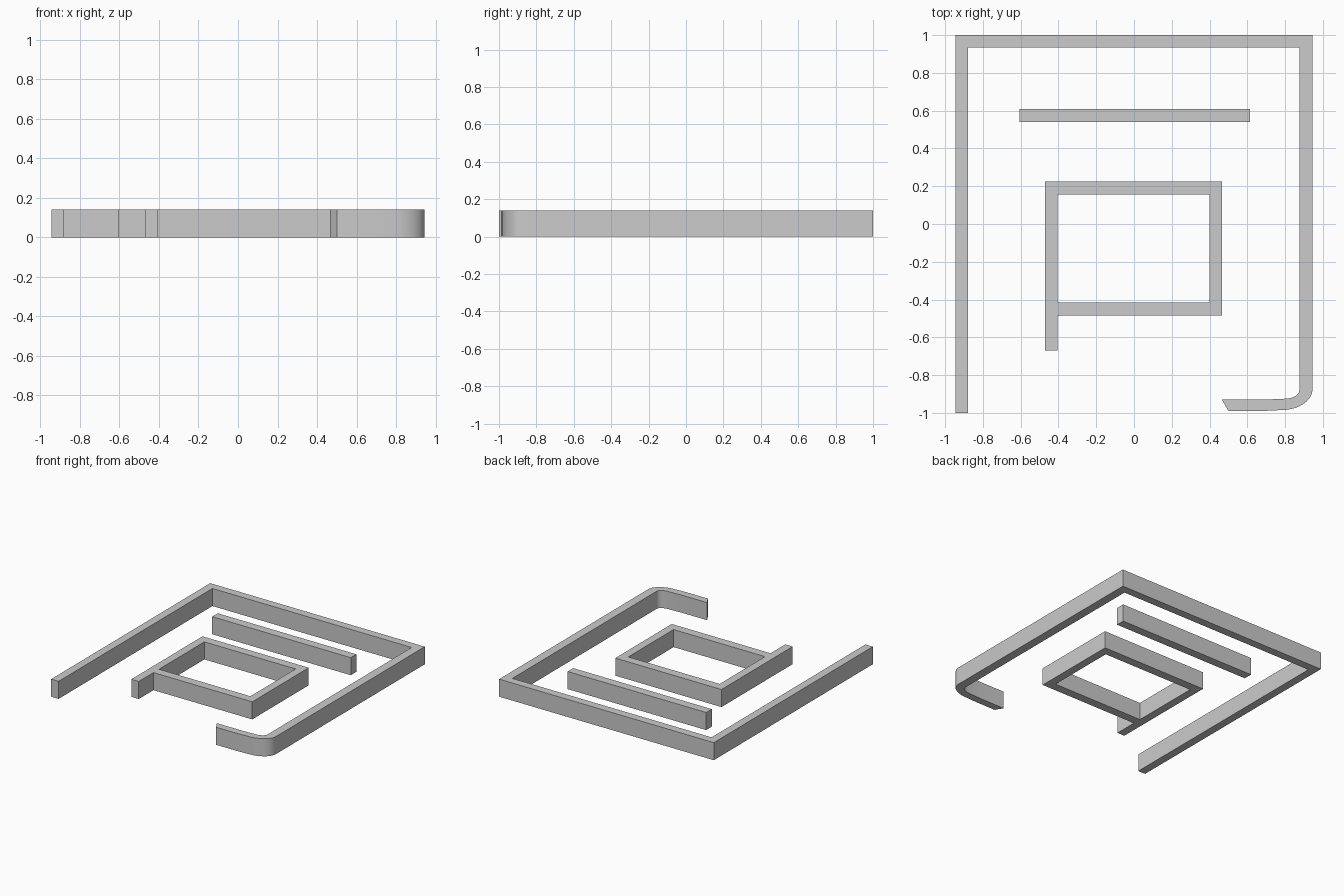
import bpy, bmesh
from math import sin, cos, pi, radians

HEIGHT = 0.14

cube = bpy.data.objects.get("Cube")
if cube:
    bpy.data.objects.remove(cube, do_unlink=True)

# One plain grey material
grey = bpy.data.materials.new("plain grey")
grey.use_nodes = True
colour = (0.6, 0.6, 0.6, 1)
grey.diffuse_color = colour
grey.node_tree.nodes["Principled BSDF"].inputs["Base Color"].default_value = colour


def rect(x0, x1, y0, y1):
    return [(x0, y0), (x1, y0), (x1, y1), (x0, y1)]


def arc(cx, cy, rx, ry, steps=10):
    """Quarter ellipse from the +x side round to the -y side."""
    angles = [-pi / 2 * i / steps for i in range(steps + 1)]
    return [(cx + rx * cos(a), cy + ry * sin(a)) for a in angles]


def wall(name, *outlines):
    """Extrude filled outlines to wall height; inner outlines become holes."""
    curve = bpy.data.curves.new(name + "_outline", "CURVE")
    curve.dimensions = "2D"
    curve.fill_mode = "BOTH"
    curve.extrude = HEIGHT / 2
    for points in outlines:
        spline = curve.splines.new("POLY")
        spline.points.add(len(points) - 1)
        for p, (x, y) in zip(spline.points, points):
            p.co = (x, y, 0, 1)
        spline.use_cyclic_u = True
    helper = bpy.data.objects.new(name + "_helper", curve)
    bpy.context.collection.objects.link(helper)
    bpy.context.view_layer.update()
    graph = bpy.context.evaluated_depsgraph_get()
    mesh = bpy.data.meshes.new_from_object(helper.evaluated_get(graph))
    bpy.data.objects.remove(helper, do_unlink=True)
    # Weld the caps to the sides and stand the wall on the ground
    bm = bmesh.new()
    bm.from_mesh(mesh)
    bmesh.ops.remove_doubles(bm, verts=bm.verts, dist=0.0005)
    bmesh.ops.translate(bm, verts=bm.verts, vec=(0, 0, HEIGHT / 2))
    bmesh.ops.dissolve_limit(bm, angle_limit=0.01, verts=bm.verts, edges=bm.edges)
    bmesh.ops.recalc_face_normals(bm, faces=bm.faces)
    bm.to_mesh(mesh)
    bm.free()
    mesh.materials.clear()
    mesh.materials.append(grey)
    obj = bpy.data.objects.new(name, mesh)
    bpy.context.collection.objects.link(obj)
    bpy.ops.object.select_all(action="DESELECT")
    obj.select_set(True)
    bpy.context.view_layer.objects.active = obj
    bpy.ops.object.shade_smooth_by_angle(angle=radians(30))


# Outer enclosure: open at the front, with a rounded hook on the left
outer_side = [(-0.945, -1), (-0.945, 1), (0.945, 1)] + arc(0.78, -0.875, 0.165, 0.11)
hook_end = [(0.68, -0.99), (0.5, -0.99), (0.465, -0.93), (0.68, -0.93)]
inner_side = arc(0.8, -0.88, 0.075, 0.045)[::-1] + [(0.875, 0.935), (-0.88, 0.935), (-0.88, -1)]
wall("outer_enclosure", outer_side + hook_end + inner_side)

# Free-standing bar behind the room
wall("back_bar", rect(-0.605, 0.615, 0.54, 0.61))

# Inner room with a short spur at its front right corner
room = [(-0.47, -0.67), (-0.405, -0.67), (-0.405, -0.485),
        (0.465, -0.485), (0.465, 0.225), (-0.47, 0.225)]
wall("inner_room", room, rect(-0.405, 0.4, -0.415, 0.155))
